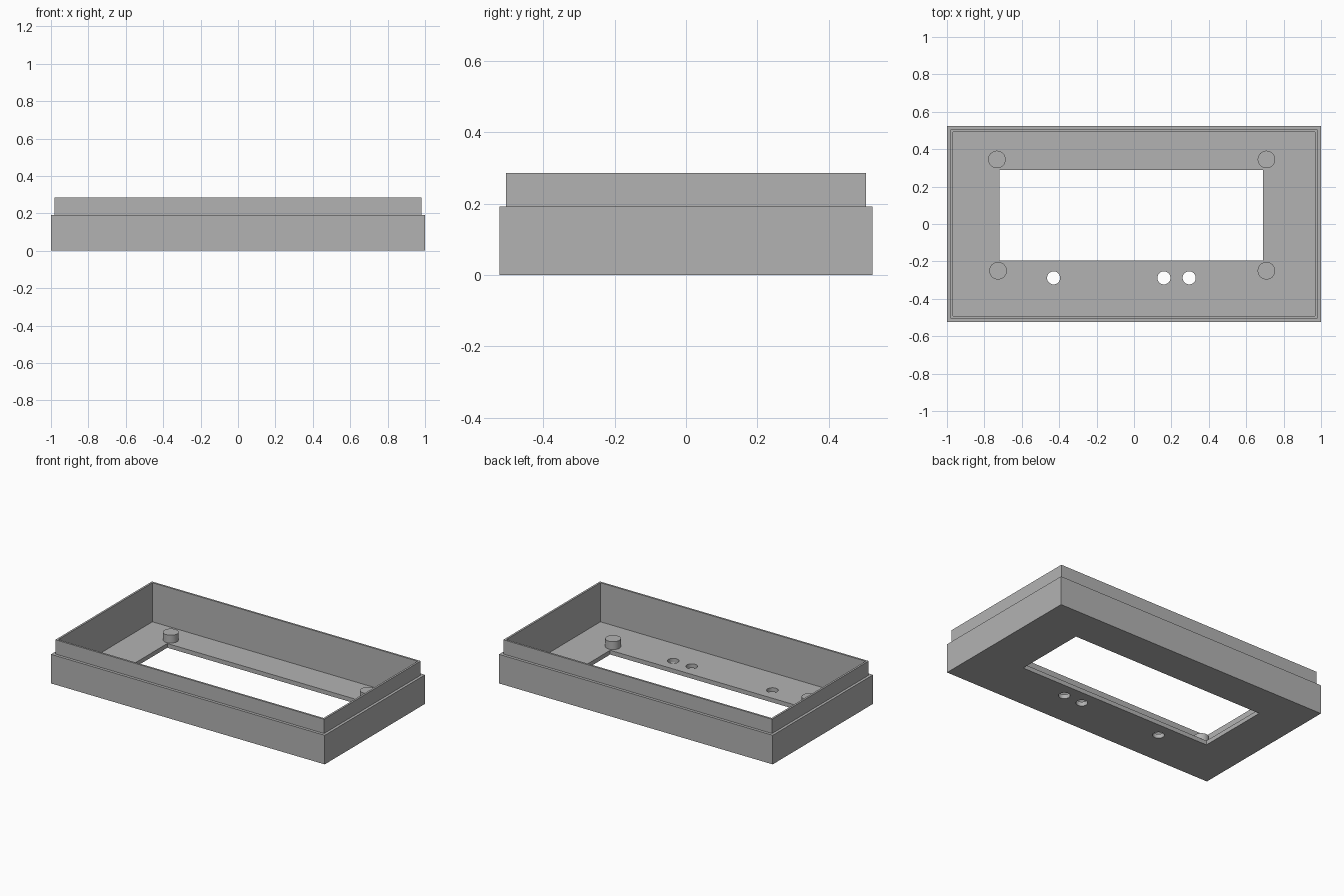
import bpy, bmesh
from mathutils import Matrix, Vector

if "Cube" in bpy.data.objects:
    bpy.data.objects.remove(bpy.data.objects["Cube"])

GREY = 0.45
grey = bpy.data.materials.new("plain_grey")
grey.use_nodes = True
grey.diffuse_color = (GREY, GREY, GREY, 1)
grey.node_tree.nodes["Principled BSDF"].inputs["Base Color"].default_value = (GREY, GREY, GREY, 1)

FLOOR = 0.028
RIM = 0.192
TOP = 0.286


def make_object(name, bm):
    bmesh.ops.recalc_face_normals(bm, faces=bm.faces)
    mesh = bpy.data.meshes.new(name)
    bm.to_mesh(mesh)
    bm.free()
    mesh.materials.append(grey)
    obj = bpy.data.objects.new(name, mesh)
    bpy.context.collection.objects.link(obj)
    return obj


def add_cylinder(bm, x, y, z0, z1, radius):
    bmesh.ops.create_cone(bm, cap_ends=True, segments=32, radius1=radius, radius2=radius,
                          depth=z1 - z0, matrix=Matrix.Translation((x, y, (z0 + z1) / 2)))


def smooth_sides(obj):
    bpy.ops.object.select_all(action="DESELECT")
    obj.select_set(True)
    bpy.context.view_layer.objects.active = obj
    bpy.ops.object.shade_smooth_by_angle()


# Open tray: outer wall, stepped lip and inner wall as stacked rectangles
bm = bmesh.new()
profile = [(1, 0.523, 0), (1, 0.523, RIM), (0.982, 0.504, RIM),
           (0.982, 0.504, TOP), (0.969, 0.491, TOP), (0.969, 0.491, FLOOR)]
rings = [[bm.verts.new((sx * hx, sy * hy, z))
          for sx, sy in ((-1, -1), (1, -1), (1, 1), (-1, 1))] for hx, hy, z in profile]
for a, b in zip(rings, rings[1:]):
    for i in range(4):
        j = (i + 1) % 4
        bm.faces.new((a[i], a[j], b[j], b[i]))
bm.faces.new(rings[0])
bm.faces.new(rings[-1])
tray = make_object("tray", bm)

# Display window and three button holes through the floor
bm = bmesh.new()
lo, hi = Vector((-0.72, -0.194, -0.05)), Vector((0.69, 0.29, 0.1))
bmesh.ops.create_cube(bm, size=1, matrix=Matrix.Translation((lo + hi) / 2)
                      @ Matrix.Diagonal((*(hi - lo), 1)))
for x in (-0.43, 0.16, 0.295):
    add_cylinder(bm, x, -0.288, -0.05, 0.1, 0.035)
cutter = make_object("floor_cutter", bm)
cutter.hide_render = True

cut = tray.modifiers.new("floor_openings", "BOOLEAN")
cut.operation = "DIFFERENCE"
cut.solver = "EXACT"
cut.object = cutter
bpy.context.view_layer.objects.active = tray
bpy.ops.object.modifier_apply(modifier=cut.name)
bpy.data.objects.remove(cutter)
smooth_sides(tray)

# Four mounting posts around the window
posts = {"post_back_right": (-0.733, 0.345), "post_back_left": (0.708, 0.345),
         "post_front_right": (-0.727, -0.25), "post_front_left": (0.708, -0.25)}
for name, (x, y) in posts.items():
    bm = bmesh.new()
    add_cylinder(bm, x, y, FLOOR, 0.08, 0.047)
    smooth_sides(make_object(name, bm))
